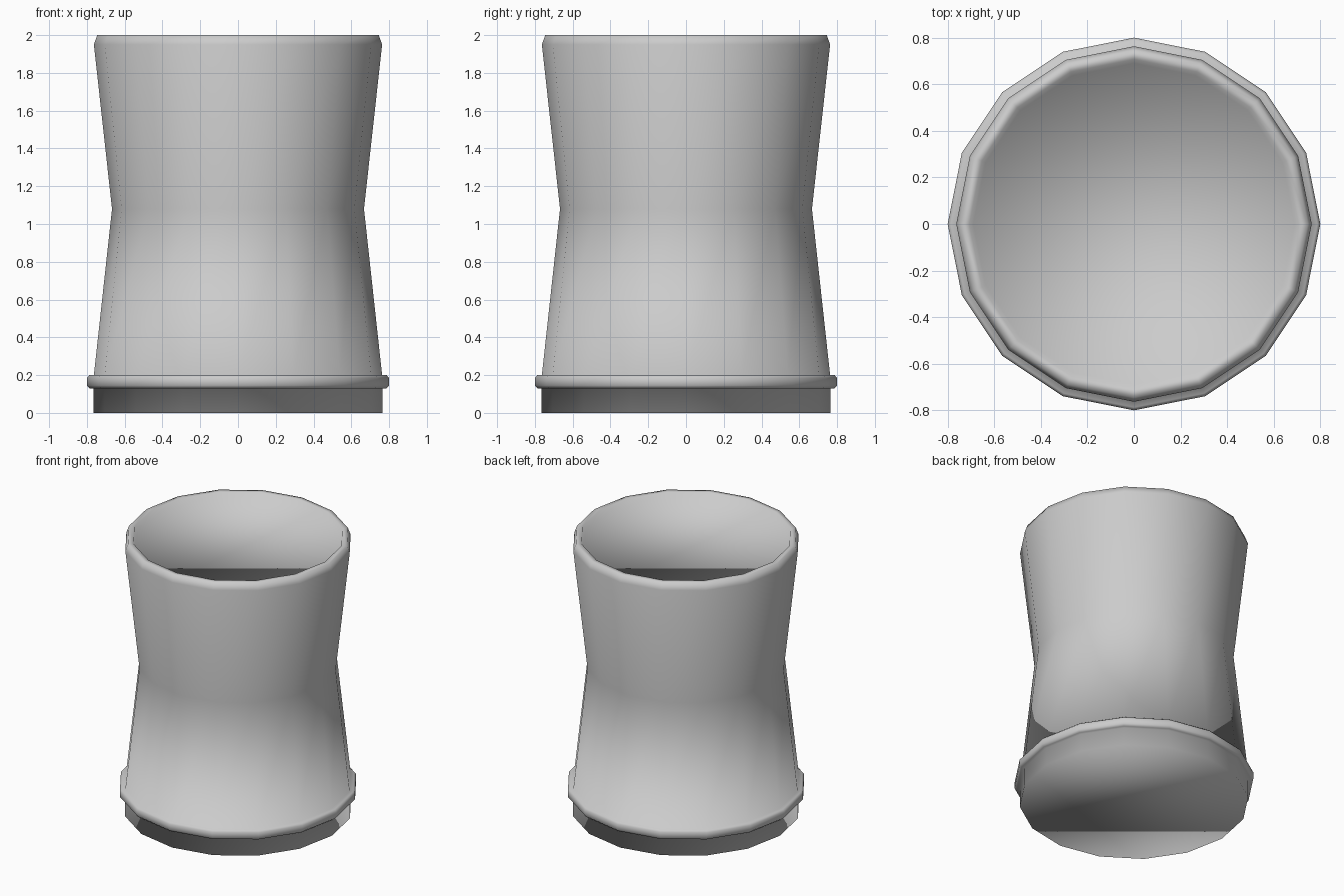
import bpy
import bmesh
import math

SIDES = 16

cube = bpy.data.objects.get("Cube")
if cube:
    bpy.data.objects.remove(cube, do_unlink=True)

# Plain grey for the whole piece
grey = bpy.data.materials.new("light_grey")
grey.use_nodes = True
color = (0.6, 0.6, 0.6, 1.0)
grey.diffuse_color = color
grey.node_tree.nodes["Principled BSDF"].inputs["Base Color"].default_value = color


def lathe(name, profile, material):
    """Turn a (radius, height) profile around z and cap both ends."""
    bm = bmesh.new()
    rings = []
    for radius, height in profile:
        ring = []
        for i in range(SIDES):
            a = math.tau * i / SIDES
            ring.append(bm.verts.new((radius * math.cos(a), radius * math.sin(a), height)))
        rings.append(ring)
    for low, high in zip(rings, rings[1:]):
        for i in range(SIDES):
            j = (i + 1) % SIDES
            bm.faces.new((low[i], low[j], high[j], high[i]))
    bm.faces.new(rings[0][::-1])
    bm.faces.new(rings[-1])
    # One continuous smooth surface, with no split edges
    for face in bm.faces:
        face.smooth = True
    mesh = bpy.data.meshes.new(name)
    bm.to_mesh(mesh)
    bm.free()
    mesh.materials.append(material)
    obj = bpy.data.objects.new(name, mesh)
    bpy.context.collection.objects.link(obj)
    return obj


base = [(0.765, 0.0), (0.765, 0.13)]
collar = [(0.787, 0.13), (0.8, 0.145), (0.8, 0.185), (0.787, 0.2)]
waisted_wall = [(0.763, 0.2), (0.667, 1.08), (0.763, 1.95)]
rim = [(0.745, 2.0), (0.707, 2.0)]
sunken_top = [(0.69, 1.955)]

lathe("waisted_drum", base + collar + waisted_wall + rim + sunken_top, grey)
